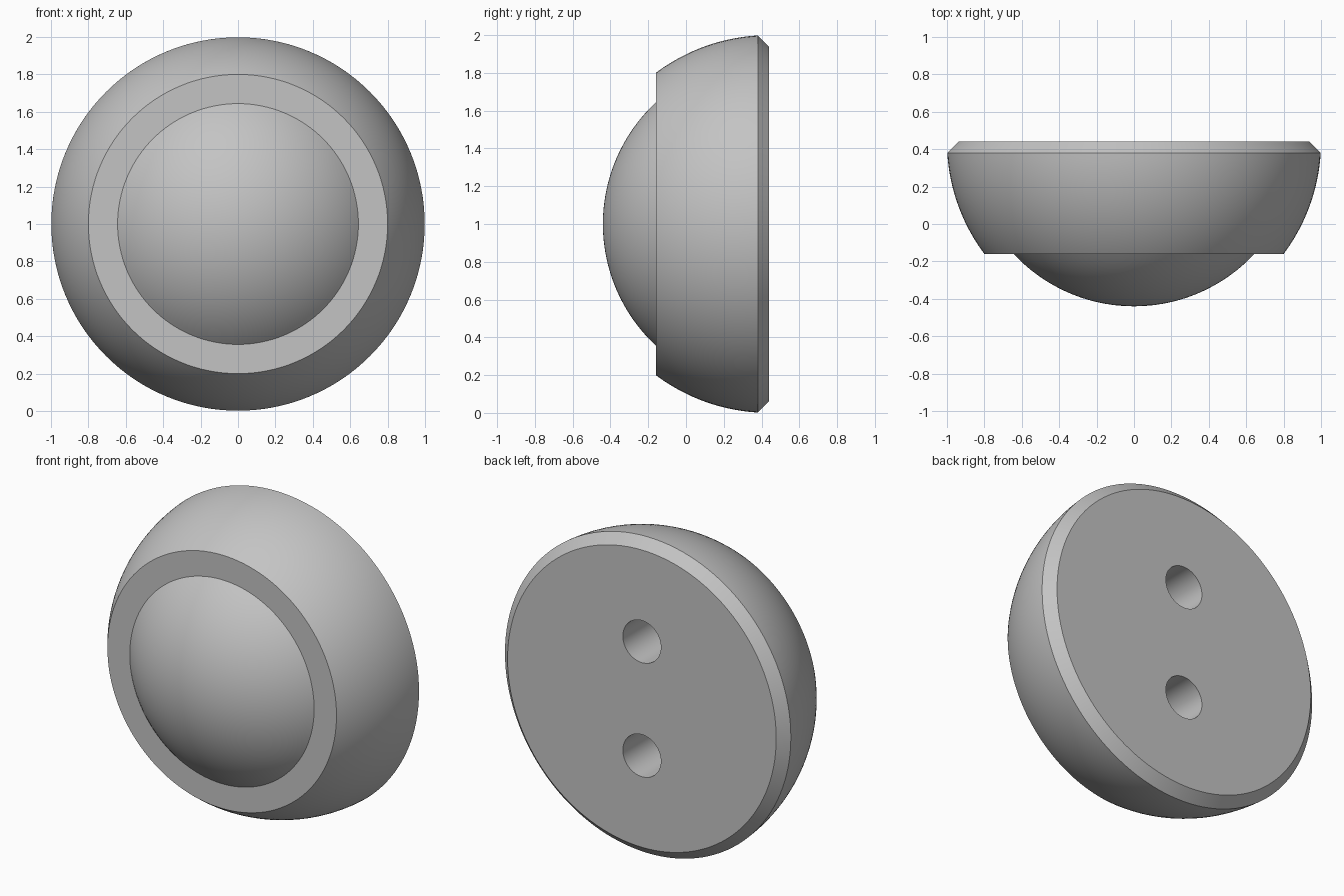
import bpy
import bmesh
from math import asin, cos, sin, pi, radians, sqrt
from mathutils import Matrix, Vector

cube = bpy.data.objects.get("Cube")
if cube:
    bpy.data.objects.remove(cube, do_unlink=True)

SEGMENTS = 128
BACK = 0.44        # y of the flat back, also the centre of both spheres
STEP = 0.60        # distance from the back to the flat front ring
CHAMFER = 0.06
DOME_R = 0.88
BODY_R = 1.0
HOLE_R = 0.133
HOLE_OFFSET = 0.36
HOLE_DEPTH = 0.4

grey = bpy.data.materials.new("plain grey")
grey.use_nodes = True
colour = (0.55, 0.55, 0.55, 1)
grey.diffuse_color = colour
grey.node_tree.nodes["Principled BSDF"].inputs["Base Color"].default_value = colour


def add_object(name, bm):
    bmesh.ops.recalc_face_normals(bm, faces=bm.faces)
    mesh = bpy.data.meshes.new(name)
    bm.to_mesh(mesh)
    bm.free()
    mesh.materials.append(grey)
    obj = bpy.data.objects.new(name, mesh)
    bpy.context.collection.objects.link(obj)
    return obj


def arc(radius, start, end, steps):
    """(radius, depth in front of the back) points along a sphere profile."""
    angles = [start + (end - start) * i / steps for i in range(steps + 1)]
    return [(radius * cos(a), radius * sin(a)) for a in angles]


# Knob body: front dome, flat ring, spherical side, chamfer and flat back
rim_r = sqrt(BODY_R ** 2 - CHAMFER ** 2)
profile = arc(DOME_R, pi / 2, asin(STEP / DOME_R), 24)
profile += arc(BODY_R, asin(STEP / BODY_R), asin(CHAMFER / BODY_R), 20)
profile.append((rim_r - CHAMFER, 0))

bm = bmesh.new()
verts = [bm.verts.new((r, BACK - d, 1)) for r, d in profile]
edges = [bm.edges.new(pair) for pair in zip(verts, verts[1:])]
bmesh.ops.spin(bm, geom=verts + edges, cent=(0, 0, 1), axis=(0, 1, 0),
               angle=2 * pi, steps=SEGMENTS)
bmesh.ops.remove_doubles(bm, verts=bm.verts, dist=0.0001)
bmesh.ops.holes_fill(bm, edges=[e for e in bm.edges if e.is_boundary], sides=0)
knob = add_object("domed_knob", bm)

# Two round screw holes in the back
bm = bmesh.new()
for side in (-1, 1):
    place = Matrix.Translation(Vector((0, BACK, 1 + side * HOLE_OFFSET)))
    bmesh.ops.create_cone(bm, cap_ends=True, segments=64, radius1=HOLE_R,
                          radius2=HOLE_R, depth=2 * HOLE_DEPTH,
                          matrix=place @ Matrix.Rotation(pi / 2, 4, "X"))
cutter = add_object("screw_hole_cutter", bm)
cutter.hide_render = True

cut = knob.modifiers.new("screw_holes", "BOOLEAN")
cut.operation = "DIFFERENCE"
cut.solver = "EXACT"
cut.object = cutter

bpy.ops.object.select_all(action="DESELECT")
knob.select_set(True)
bpy.context.view_layer.objects.active = knob
bpy.ops.object.modifier_apply(modifier=cut.name)
bpy.data.objects.remove(cutter, do_unlink=True)
bpy.ops.object.shade_smooth_by_angle(angle=radians(25))
